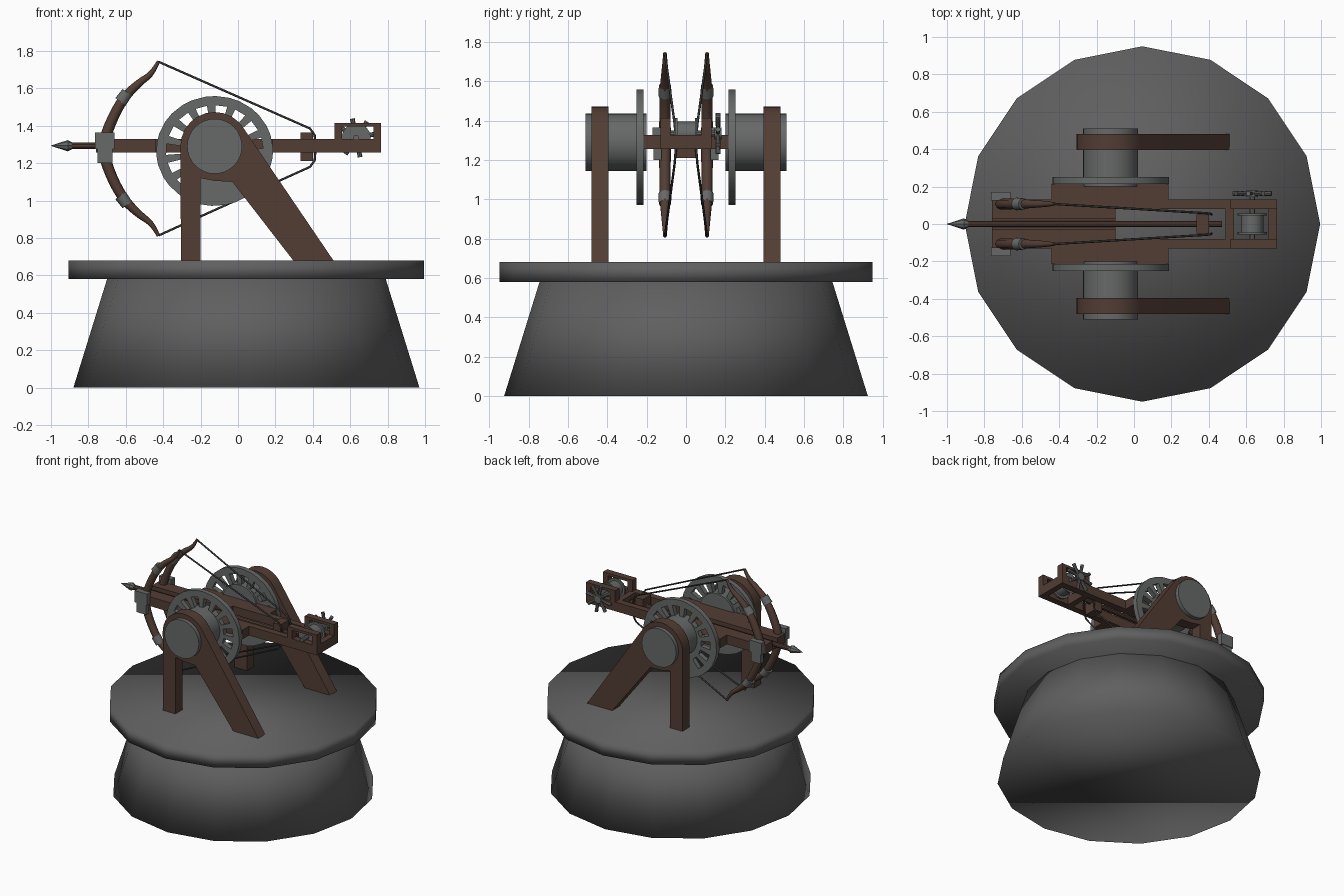
import bpy, bmesh, math
from mathutils import Vector, Matrix

cube = bpy.data.objects.get("Cube")
if cube:
    bpy.data.objects.remove(cube, do_unlink=True)


def material(name, rgb):
    m = bpy.data.materials.new(name)
    m.use_nodes = True
    m.diffuse_color = (*rgb, 1)
    m.node_tree.nodes["Principled BSDF"].inputs["Base Color"].default_value = (*rgb, 1)
    return m


STONE = material("dark stone", (0.115, 0.115, 0.115))
METAL = material("dull metal", (0.135, 0.14, 0.14))
WOOD = material("brown wood", (0.084, 0.047, 0.034))
CORD = material("dark cord", (0.04, 0.04, 0.04))


def finish(name, bm, mat, smooth=None):
    bmesh.ops.recalc_face_normals(bm, faces=bm.faces)
    me = bpy.data.meshes.new(name)
    bm.to_mesh(me)
    bm.free()
    me.materials.append(mat)
    ob = bpy.data.objects.new(name, me)
    bpy.context.collection.objects.link(ob)
    if smooth:
        bpy.ops.object.select_all(action='DESELECT')
        ob.select_set(True)
        bpy.context.view_layer.objects.active = ob
        if smooth == "all":
            bpy.ops.object.shade_smooth()
        else:
            bpy.ops.object.shade_smooth_by_angle(angle=math.radians(35))
    return ob


def box(name, x, y, z, mat):
    bm = bmesh.new()
    size = [b - a for a, b in (x, y, z)]
    mid = [(a + b) / 2 for a, b in (x, y, z)]
    bmesh.ops.create_cube(bm, size=1, matrix=Matrix.Translation(mid) @ Matrix.Diagonal((*size, 1)))
    return finish(name, bm, mat)


def rod(name, a, b, r1, r2, mat, sides=16, smooth="angle"):
    """Cylinder or cone from point a to point b."""
    a, b = Vector(a), Vector(b)
    turn = (b - a).to_track_quat('Z', 'Y').to_matrix().to_4x4()
    bm = bmesh.new()
    bmesh.ops.create_cone(bm, cap_ends=True, segments=sides, radius1=r1, radius2=r2,
                          depth=(b - a).length, matrix=Matrix.Translation((a + b) / 2) @ turn)
    return finish(name, bm, mat, smooth)


def prism(name, pts, y0, y1, mat):
    """Outline in x and z, extruded along y."""
    bm = bmesh.new()
    face = bm.faces.new([bm.verts.new((x, y0, z)) for x, z in pts])
    ext = bmesh.ops.extrude_face_region(bm, geom=[face])
    bmesh.ops.translate(bm, vec=(0, y1 - y0, 0),
                        verts=[v for v in ext["geom"] if isinstance(v, bmesh.types.BMVert)])
    return finish(name, bm, mat, "angle")


def tube(name, pts, depth, mat, radii=None, kind='POLY'):
    cu = bpy.data.curves.new(name, 'CURVE')
    cu.dimensions = '3D'
    cu.bevel_depth, cu.bevel_resolution, cu.use_fill_caps = depth, 2, True
    sp = cu.splines.new(kind)
    sp.points.add(len(pts) - 1)
    for i, p in enumerate(pts):
        sp.points[i].co = (*p, 1)
        sp.points[i].radius = radii[i] if radii else 1
    if kind == 'NURBS':
        sp.use_endpoint_u, sp.order_u, sp.resolution_u = True, 3, 4
    cu.materials.append(mat)
    ob = bpy.data.objects.new(name, cu)
    bpy.context.collection.objects.link(ob)
    bpy.ops.object.select_all(action='DESELECT')
    ob.select_set(True)
    bpy.context.view_layer.objects.active = ob
    bpy.ops.object.convert(target='MESH')
    bpy.ops.object.shade_smooth_by_angle(angle=math.radians(50))


def slotted_wheel(name, cx, cz, y0, y1, mat, slots=15):
    """Flat disc with a ring of slots, left solid at the bottom."""
    radii = (0.12, 0.18, 0.26, 0.3125)
    step = math.tau / slots
    angles = []
    for i in range(slots):
        mid = math.radians(82) + i * step
        angles += [mid - step * 0.29, mid + step * 0.29]
    bm = bmesh.new()
    rings = [[bm.verts.new((cx + r * math.cos(a), y0, cz + 0.94 * r * math.sin(a)))
              for a in angles] for r in radii]
    n = len(angles)
    for band in range(3):
        for i in range(n):
            j = (i + 1) % n
            low = math.sin((angles[i] + step * 0.29)) < -0.8
            if band == 1 and i % 2 == 0 and not low:
                continue
            bm.faces.new((rings[band][i], rings[band][j], rings[band + 1][j], rings[band + 1][i]))
    ext = bmesh.ops.extrude_face_region(bm, geom=bm.faces[:])
    bmesh.ops.translate(bm, vec=(0, y1 - y0, 0),
                        verts=[v for v in ext["geom"] if isinstance(v, bmesh.types.BMVert)])
    finish(name, bm, mat, "angle")


# Round stone base and platform
CX = 0.045
rod("base", (CX, 0, 0), (CX, 0, 0.58), 0.925, 0.745, STONE, 16, "all")
rod("platform", (CX, 0, 0.58), (CX, 0, 0.68), 0.95, 0.95, STONE, 16, "all")

# Stand outline: rounded head, upright leg and slanted brace
HX, HZ = -0.125, 1.29
stand = [(-0.305, 0.68), (-0.2, 0.68), (-0.2, 1.12), (HX, 1.105), (-0.03, 1.1), (0.295, 0.68), (0.51, 0.68)]
stand += [(HX + 0.183 * math.cos(math.radians(a)), HZ + 0.183 * math.sin(math.radians(a)))
          for a in range(30, 181, 15)]

# Paired parts on both sides
for side, s in (("left", 1), ("right", -1)):
    span = lambda a, b: sorted((a * s, b * s))
    prism(side + "_stand", stand, 0.395 * s, 0.48 * s, WOOD)
    rod(side + "_hub", (HX, 0.2 * s, HZ), (HX, 0.51 * s, HZ), 0.147, 0.147, METAL, 32)
    slotted_wheel(side + "_wheel", HX, 1.265, 0.215 * s, 0.252 * s, METAL)

    # Deck planks
    deck = (1.257, 1.328)
    box(side + "_front_plank", (-0.76, -0.1), span(0.03, 0.13), deck, WOOD)
    box(side + "_wide_plank", (-0.44, 0.185), span(0.08, 0.215), deck, WOOD)
    box(side + "_rear_rail", (0.185, 0.765), span(0.08, 0.13), deck, WOOD)

    # Winch side frame
    box(side + "_winch_top_bar", (0.515, 0.765), span(0.08, 0.13), (1.395, 1.415), WOOD)
    for label, x in (("front", (0.515, 0.555)), ("rear", (0.725, 0.765))):
        box(f"{side}_winch_{label}_post", x, span(0.08, 0.13), (1.328, 1.395), WOOD)

    # Bow with metal bands
    y = 0.107 * s
    upper = [(-0.425, 1.745), (-0.455, 1.68), (-0.53, 1.63), (-0.62, 1.54), (-0.69, 1.4)]
    arc = upper + [(-0.725, 1.28)] + [(x, 2.555 - z) for x, z in reversed(upper)]
    thick = [0.3, 0.5, 0.7, 0.95, 1.0]
    tube(side + "_bow", [(x, y, z) for x, z in arc], 0.029, WOOD, thick + [1.05] + thick[::-1], 'NURBS')
    for label, zs in (("upper", (1.528, 1.578)), ("lower", (1.027, 0.977))):
        rod(f"{side}_{label}_bow_band", (-0.628, y, zs[0]), (-0.592, y, zs[1]), 0.034, 0.031, METAL, 12)

    # Bow clamp
    box(side + "_clamp", (-0.765, -0.66), span(0.125, 0.17), (1.275, 1.365), METAL)
    box(side + "_clamp_foot", (-0.752, -0.672), span(0.125, 0.165), (1.2, 1.275), METAL)

    # Bowstring
    tube(side + "_string", [(-0.425, y, 1.742), (0.385, 0.058 * s, 1.385), (0.41, 0.055 * s, 1.35),
                            (0.415, 0.05 * s, 1.28), (0.41, 0.055 * s, 1.215),
                            (0.385, 0.058 * s, 1.18), (-0.425, y, 0.813)], 0.006, CORD)

# Centre of the deck
box("groove_floor", (-0.76, -0.1), (-0.03, 0.03), (1.257, 1.27), WOOD)
box("middle_crossbar", (0.49, 0.535), (-0.08, 0.08), (1.257, 1.328), WOOD)
box("rear_crossbar", (0.72, 0.765), (-0.08, 0.08), (1.257, 1.328), WOOD)
box("string_block", (0.335, 0.4), (-0.05, 0.05), (1.21, 1.365), WOOD)

# Bolt
rod("bolt_shaft", (-0.91, 0, 1.293), (0.47, 0, 1.293), 0.018, 0.018, WOOD, 10)
rod("bolt_point", (-0.91, 0, 1.293), (-1.0, 0, 1.293), 0.03, 0.001, METAL, 8)
rod("bolt_collar", (-0.91, 0, 1.293), (-0.885, 0, 1.293), 0.03, 0.018, METAL, 8)

# Winch drum, axle and spoked handle
WX, WZ = 0.632, 1.335
rod("winch_drum", (WX, -0.045, WZ), (WX, 0.045, WZ), 0.06, 0.06, METAL, 16)
for y in (-0.055, 0.045):
    rod("drum_flange", (WX, y, WZ), (WX, y + 0.012, WZ), 0.078, 0.078, METAL, 16)
rod("winch_axle", (WX, -0.125, WZ), (WX, 0.18, WZ), 0.016, 0.016, METAL, 10)
rod("handle_hub", (WX, 0.145, WZ), (WX, 0.18, WZ), 0.03, 0.03, METAL, 12)
for i in range(8):
    a = math.tau * i / 8 + 0.2
    tip = (WX + 0.105 * math.cos(a), 0.163, WZ + 0.105 * math.sin(a))
    rod("handle_spoke", (WX, 0.163, WZ), tip, 0.009, 0.013, METAL, 8)
